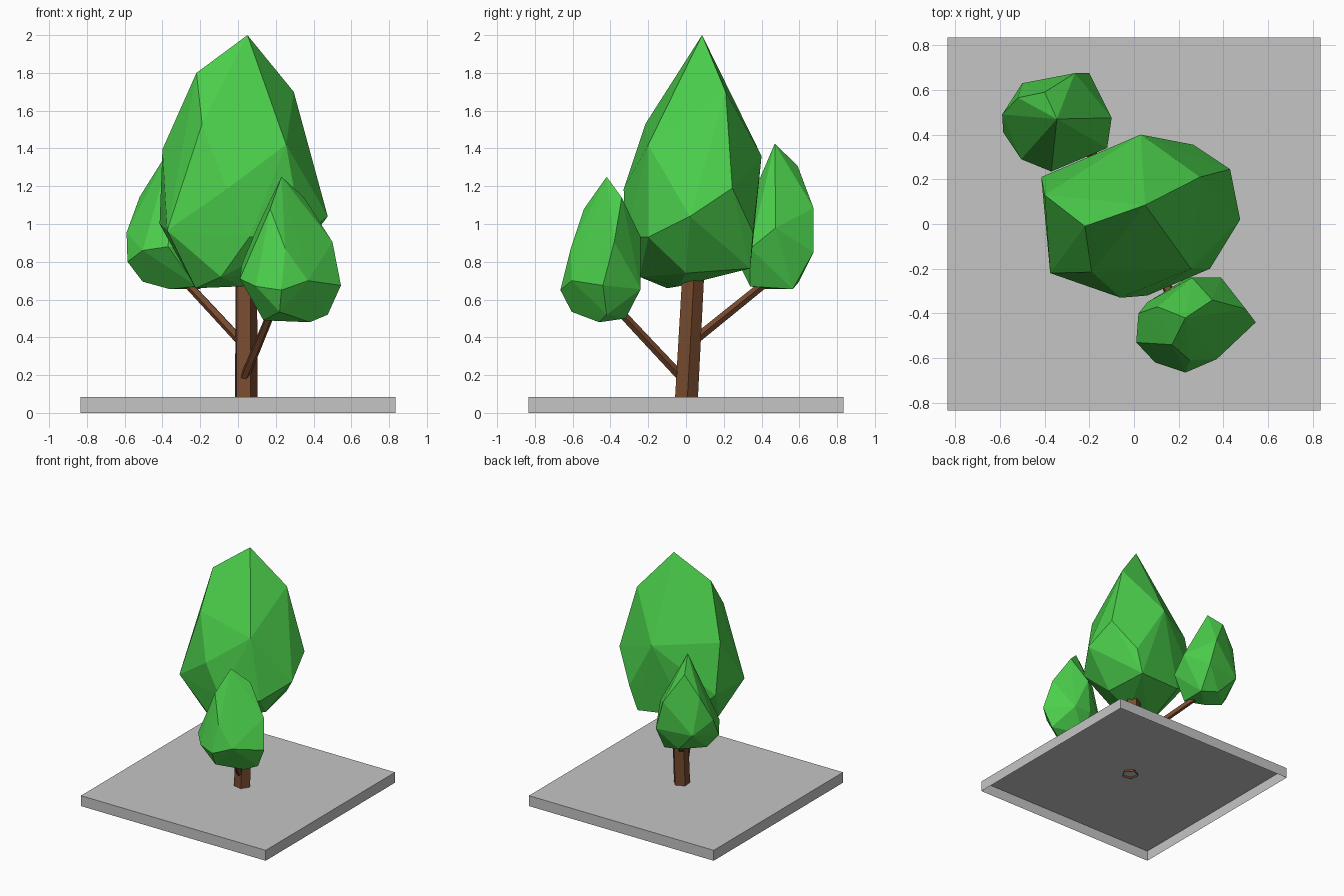
import bpy, bmesh, math
from mathutils import Vector

if "Cube" in bpy.data.objects:
    bpy.data.objects.remove(bpy.data.objects["Cube"])


def material(name, rgb):
    m = bpy.data.materials.new(name)
    m.diffuse_color = (*rgb, 1)
    m.use_nodes = True
    m.node_tree.nodes["Principled BSDF"].inputs["Base Color"].default_value = m.diffuse_color
    return m


LEAF = material("leaf green", (0.07, 0.62, 0.07))
BARK = material("bark brown", (0.19, 0.07, 0.028))
STONE = material("base grey", (0.56, 0.56, 0.56))


def finish(bm, name, mat):
    bmesh.ops.recalc_face_normals(bm, faces=bm.faces)
    me = bpy.data.meshes.new(name)
    bm.to_mesh(me)
    bm.free()
    me.materials.append(mat)
    ob = bpy.data.objects.new(name, me)
    bpy.context.collection.objects.link(ob)
    return ob


def foliage(name, points):
    """Faceted leaf clump: convex hull around a few corner points."""
    bm = bmesh.new()
    for p in points:
        bm.verts.new(p)
    bmesh.ops.convex_hull(bm, input=bm.verts)
    bmesh.ops.delete(bm, geom=[v for v in bm.verts if not v.link_faces], context='VERTS')
    return finish(bm, name, LEAF)


def limb(name, a, b, r1, r2, turn=0.0, sides=5, upright=False):
    """Open tapered prism from a to b."""
    a, b = Vector(a), Vector(b)
    d = Vector((0, 0, 1)) if upright else (b - a).normalized()
    u = Vector((1, 0, 0))
    u = (u - d * u.dot(d)).normalized()
    w = d.cross(u)
    bm = bmesh.new()
    rings = []
    for c, r in ((a, r1), (b, r2)):
        ring = []
        for i in range(sides):
            t = turn + i * math.tau / sides
            ring.append(bm.verts.new(c + u * r * math.cos(t) + w * r * math.sin(t)))
        rings.append(ring)
    for i in range(sides):
        j = (i + 1) % sides
        bm.faces.new((rings[0][i], rings[0][j], rings[1][j], rings[1][i]))
    return finish(bm, name, BARK)


# Base slab, open underneath
bm = bmesh.new()
bmesh.ops.create_cube(bm, size=1)
for v in bm.verts:
    v.co = (v.co.x * 1.67, v.co.y * 1.67, (v.co.z + 0.5) * 0.085)
finish(bm, "base_slab", STONE)
slab = bpy.data.meshes["base_slab"]
bm = bmesh.new()
bm.from_mesh(slab)
bmesh.ops.delete(bm, geom=[f for f in bm.faces if f.normal.z < -0.9], context='FACES')
bm.to_mesh(slab)
bm.free()

# Trunk and two branches
limb("trunk", (0.04, 0, 0.07), (0.04, 0.04, 0.8), 0.064, 0.061, math.radians(6), upright=True)
limb("front_branch", (0.035, -0.025, 0.19), (0.2, -0.4, 0.59), 0.025, 0.022)
limb("back_branch", (0.03, 0.02, 0.365), (-0.3, 0.46, 0.72), 0.026, 0.023)

# Leaf clumps
foliage("main_crown", [
    (.05, .085, 2), (-.22, -.01, 1.8), (.295, .21, 1.7), (-.19, -.215, 1.53),
    (.255, -.2, 1.42), (-.4, .13, 1.395), (.03, .4, 1.36), (-.06, -.33, 1.185),
    (.43, .245, 1.19), (.475, .02, 1.04), (-.415, .21, 1.0), (-.375, -.22, .965),
    (.06, -.32, .93), (.34, -.2, .93), (.265, .355, .955), (-.09, -.245, .72),
    (-.225, -.1, .66), (.02, -.04, .67), (.2, .34, .765), (-.2, .28, .8), (.25, 0, .74)])

foliage("front_clump", [
    (.23, -.42, 1.25), (.35, -.34, 1.14), (.17, -.54, 1.08), (.105, -.37, .99),
    (.5, -.38, .905), (.25, -.61, .87), (.545, -.44, .675), (.37, -.605, .7),
    (.23, -.665, .65), (.095, -.62, .67), (.01, -.53, .71), (.02, -.4, .785),
    (.39, -.24, .655), (.26, -.24, .93), (.06, -.35, .7), (.24, -.24, .66),
    (.475, -.42, .52), (.38, -.46, .48), (.135, -.47, .49), (.25, -.32, .5), (.22, -.605, .535)])

foliage("back_clump", [
    (-.345, .47, 1.425), (-.4, .59, 1.31), (-.52, .565, 1.145), (-.59, .49, .955),
    (-.585, .41, .8), (-.505, .29, .86), (-.37, .235, .88), (-.12, .34, .87),
    (-.1, .475, .98), (-.2, .675, .85), (-.265, .675, 1.085), (-.5, .63, .85),
    (-.505, .45, .695), (-.36, .42, .655), (-.2, .565, .655), (-.22, .34, .67), (-.35, .595, .69)])
